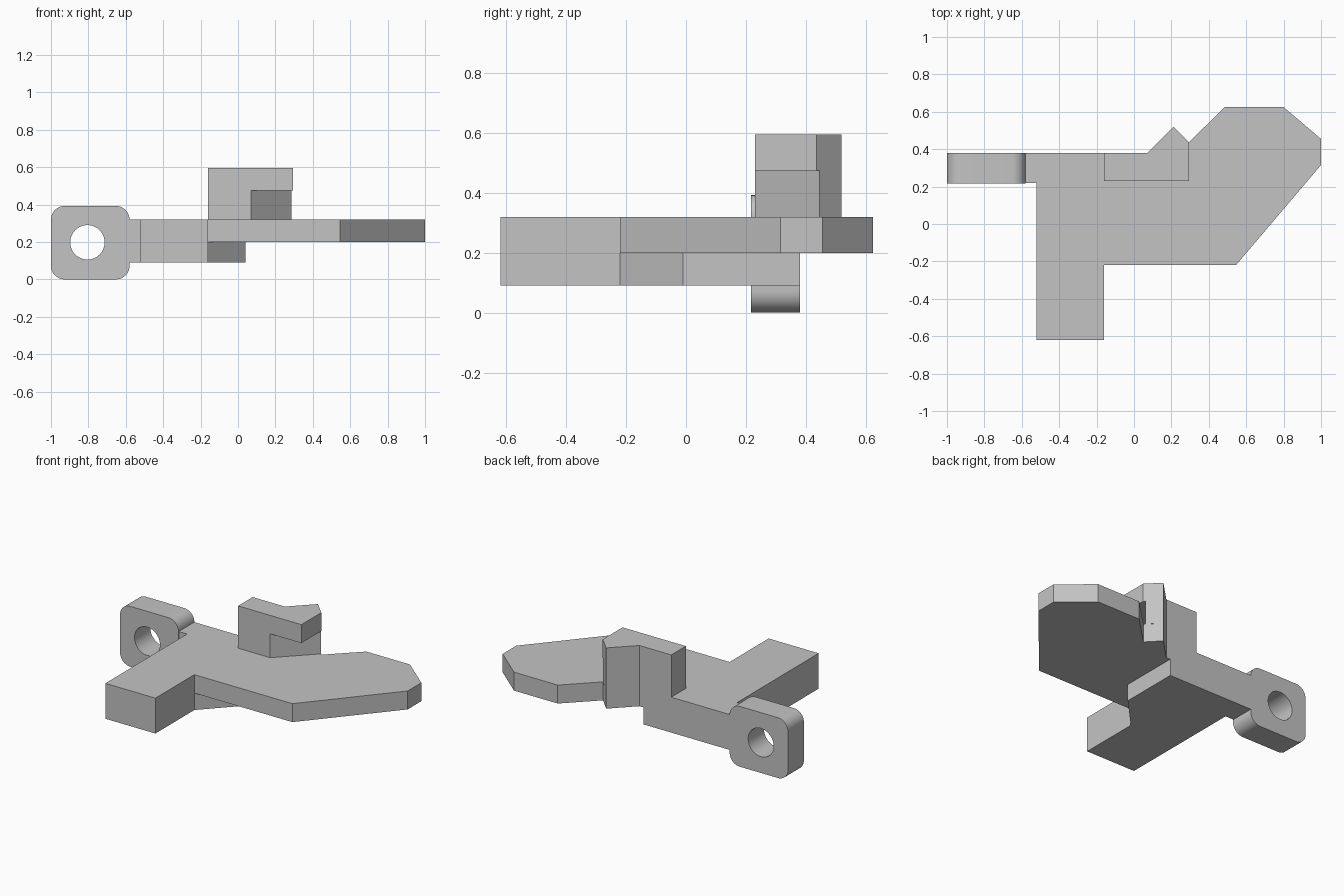
import bpy
import bmesh
from math import cos, sin, pi, radians
from mathutils import Vector

default_cube = bpy.data.objects.get("Cube")
if default_cube:
    bpy.data.objects.remove(default_cube, do_unlink=True)

grey = bpy.data.materials.new("plain grey")
grey.use_nodes = True
grey.diffuse_color = (0.55, 0.55, 0.55, 1)
grey.node_tree.nodes["Principled BSDF"].inputs["Base Color"].default_value = grey.diffuse_color


def prism(name, outline, low, high, along_y=False):
    """Extrude a flat outline up z, or an x-z outline along y."""
    bm = bmesh.new()
    place = (lambda u, v: (u, low, v)) if along_y else (lambda u, v: (u, v, low))
    face = bm.faces.new([bm.verts.new(place(u, v)) for u, v in outline])
    push = Vector((0, high - low, 0)) if along_y else Vector((0, 0, high - low))
    grown = bmesh.ops.extrude_face_region(bm, geom=[face], use_keep_orig=True)
    moved = [g for g in grown["geom"] if isinstance(g, bmesh.types.BMVert)]
    bmesh.ops.translate(bm, vec=push, verts=moved)
    bmesh.ops.recalc_face_normals(bm, faces=bm.faces)
    mesh = bpy.data.meshes.new(name)
    bm.to_mesh(mesh)
    bm.free()
    mesh.materials.append(grey)
    obj = bpy.data.objects.new(name, mesh)
    bpy.context.collection.objects.link(obj)
    return obj


def arc(cx, cy, radius, start, sweep, steps):
    return [(cx + radius * cos(start + sweep * i / steps),
             cy + radius * sin(start + sweep * i / steps)) for i in range(steps + 1)]


# Thick body with the front leg and the short arm to the lug
prism("body_and_leg", [
    (-0.52, -0.62), (-0.16, -0.62), (-0.16, -0.22), (0.04, -0.01),
    (0.04, 0.38), (-0.58, 0.38), (-0.58, 0.22), (-0.52, 0.22)], 0.09, 0.32)

# Thin wing plate
prism("wing_plate", [
    (-0.16, -0.22), (0.545, -0.22), (1, 0.315), (1, 0.455), (0.8, 0.625),
    (0.485, 0.625), (0.292, 0.435), (0.21, 0.52), (0.07, 0.38),
    (0.04, 0.38), (0.04, -0.01)], 0.2, 0.32)

# Hook: slanted stem with an overhanging cap
back_edge = [(0.21, 0.52), (0.07, 0.38), (-0.16, 0.38), (-0.16, 0.23)]
prism("hook_stem", back_edge + [(0.07, 0.23), (0.285, 0.445)], 0.32, 0.475)
prism("hook_cap", back_edge + [(0.295, 0.23), (0.295, 0.435)], 0.475, 0.595)

# Rounded lug with a round hole
left, right, top, r = -1, -0.58, 0.392, 0.072
corners = [(right - r, top - r), (left + r, top - r), (left + r, r), (right - r, r)]
outline = []
for i, (cx, cz) in enumerate(corners):
    outline += arc(cx, cz, r, i * pi / 2, pi / 2, 10)
lug = prism("mounting_lug", outline, 0.217, 0.38, along_y=True)

cutter = prism("hole_cutter", arc(-0.805, 0.198, 0.092, 0, 2 * pi, 48)[:-1], 0.1, 0.5, along_y=True)
cutter.hide_render = True
hole = lug.modifiers.new("hole", "BOOLEAN")
hole.operation = "DIFFERENCE"
hole.solver = "EXACT"
hole.object = cutter
bpy.ops.object.select_all(action="DESELECT")
bpy.context.view_layer.objects.active = lug
lug.select_set(True)
bpy.ops.object.modifier_apply(modifier=hole.name)
bpy.data.objects.remove(cutter, do_unlink=True)
bpy.ops.object.shade_smooth_by_angle(angle=radians(30))
